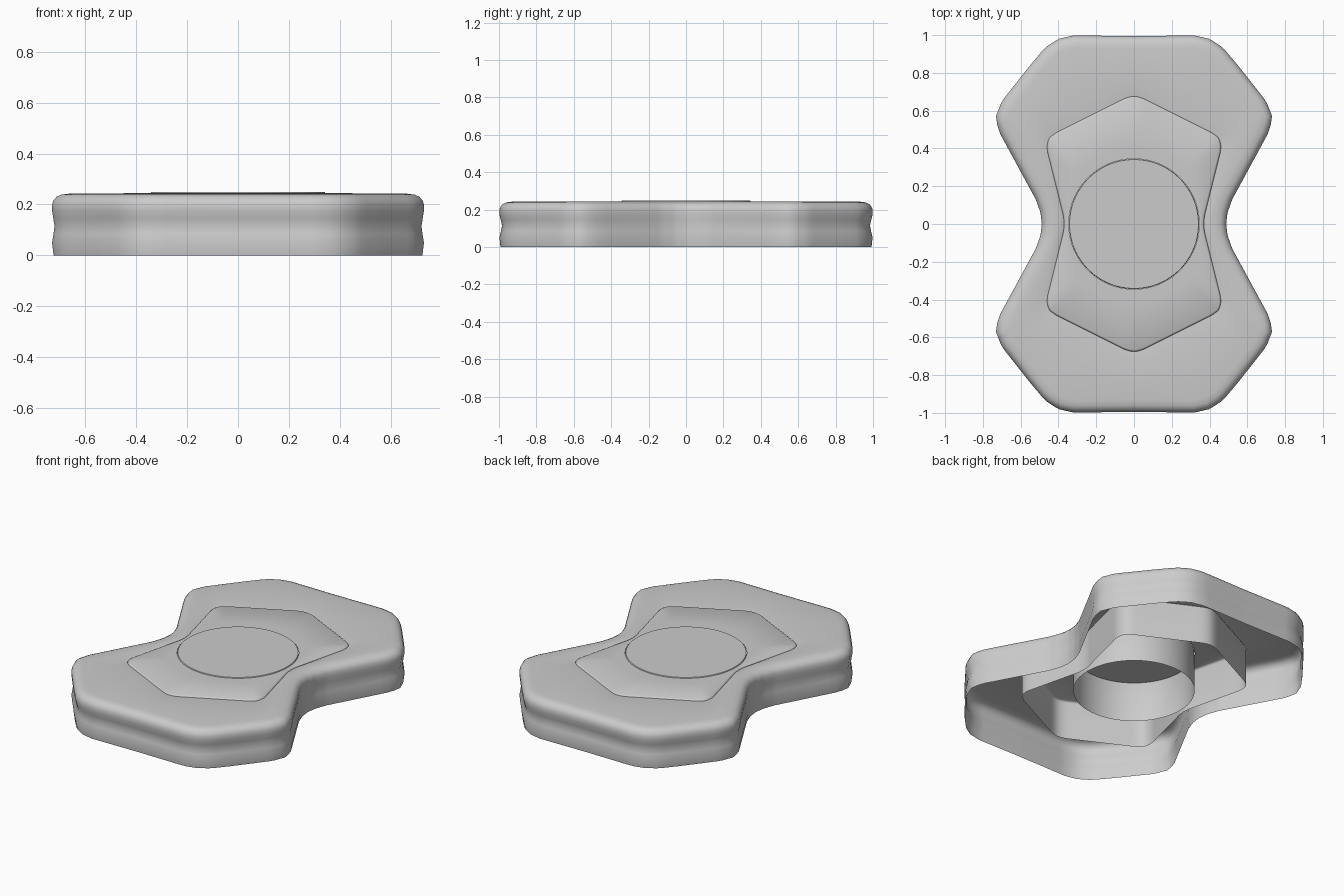
import bpy, bmesh, math
from mathutils import Vector

if "Cube" in bpy.data.objects:
    bpy.data.objects.remove(bpy.data.objects["Cube"])

N = 180


def mirror_quarter(pts):
    # quarter outline runs from +x axis to +y axis
    half = pts + [(-x, y) for x, y in reversed(pts) if x > 0]
    return half + [(x, -y) for x, y in reversed(half) if y > 0]


def resample(poly):
    # radial sampling so every outline has matching points
    out = []
    for i in range(N):
        a = 2 * math.pi * i / N
        c, s = math.cos(a), math.sin(a)
        best = 0
        for j, p in enumerate(poly):
            q = poly[(j + 1) % len(poly)]
            ex, ey = q[0] - p[0], q[1] - p[1]
            d = c * ey - s * ex
            if abs(d) < 1e-9:
                continue
            r = (p[0] * ey - p[1] * ex) / d
            u = (p[0] * s - p[1] * c) / d
            if r > 0 and -1e-6 <= u <= 1 + 1e-6:
                best = max(best, r)
        out.append(Vector((best * c, best * s)))
    return out


def offset(loop, d):
    out = []
    for i, p in enumerate(loop):
        t = (loop[(i + 1) % N] - loop[i - 1]).normalized()
        k = d(p) if callable(d) else d
        out.append(p + Vector((t.y, -t.x)) * k)
    return out


def shell(name, outline, profile, inner=None, inner_z=0):
    # open-bottomed wall and rim, closed by a ring or a disc
    bm = bmesh.new()
    rings = [[bm.verts.new((p.x, p.y, z)) for p in offset(outline, d)]
             for d, z in profile]
    if inner:
        top = rings[-1]
        zt = profile[-1][1]
        rings.append([bm.verts.new((v.co.x * .2 + p.x * .8, v.co.y * .2 + p.y * .8, zt))
                      for v, p in zip(top, inner)])
        rings.append([bm.verts.new((p.x, p.y, inner_z)) for p in inner])
    for a, b in zip(rings, rings[1:]):
        for i in range(N):
            j = (i + 1) % N
            bm.faces.new((a[i], a[j], b[j], b[i]))
    if not inner:
        bm.faces.new(rings[-1])
    me = bpy.data.meshes.new(name)
    bm.to_mesh(me)
    bm.free()
    ob = bpy.data.objects.new(name, me)
    bpy.context.collection.objects.link(ob)
    bpy.ops.object.select_all(action='DESELECT')
    ob.select_set(True)
    bpy.context.view_layer.objects.active = ob
    bpy.ops.object.shade_smooth_by_angle(angle=math.radians(40))
    return ob


outer = resample(mirror_quarter([
    (.488, 0), (.495, .06), (.52, .13), (.71, .48), (.735, .56), (.70, .65),
    (.55, .84), (.47, .935), (.40, .98), (.32, .998), (0, .995)]))
hexagon = resample(mirror_quarter([
    (.37, 0), (.373, .04), (.46, .39), (.46, .43), (.445, .46),
    (.41, .485), (.06, .66), (.03, .672), (0, .676)]))
circle = [Vector((math.cos(2 * math.pi * i / N), math.sin(2 * math.pi * i / N))) * .345
          for i in range(N)]


def groove(p):
    # shallow side groove, strongest at the two ends
    return -.004 - .01 * min(1, abs(p.y))


# outer body with wavy wall and rounded rim
shell("outer_body", outer,
      [(-.006, 0), (0, .05), (lambda p: groove(p) * .6, .085), (groove, .115),
       (lambda p: groove(p) * .5, .145), (0, .175), (0, .2), (-.006, .216),
       (-.018, .23), (-.035, .238), (-.065, .242)], hexagon, .236)

# bow-tie insert
shell("middle_insert", hexagon,
      [(0, 0), (0, .232), (-.003, .24), (-.01, .244)], circle, .244)

# central round cap
shell("centre_cap", circle, [(-.001, 0), (-.001, .244), (-.004, .248)])
